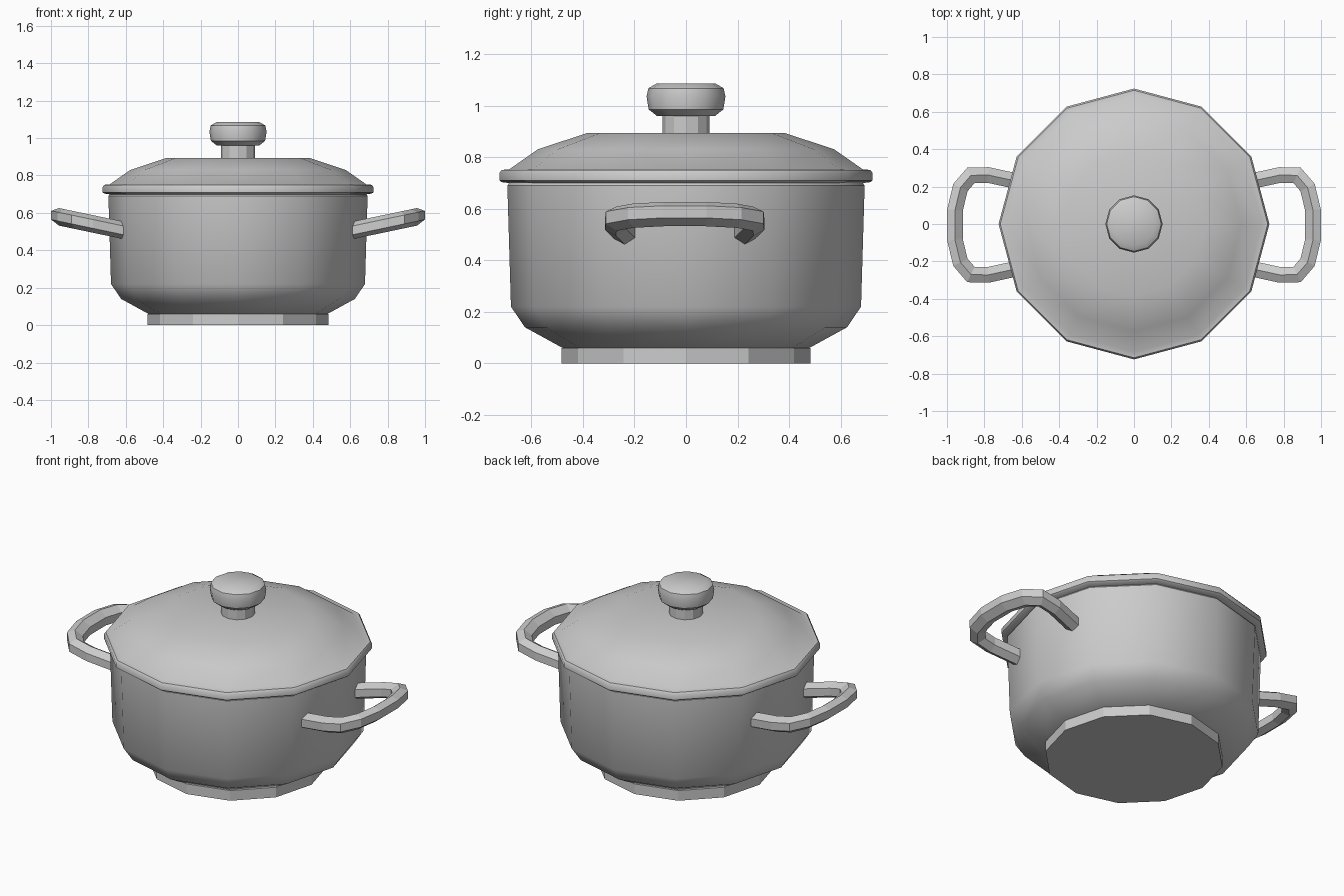
import bpy, bmesh
from math import cos, sin, pi, radians
from mathutils import Vector

if "Cube" in bpy.data.objects:
    bpy.data.objects.remove(bpy.data.objects["Cube"])

SIDES = 12


def finish(name, bm, smooth_angle=None):
    bmesh.ops.recalc_face_normals(bm, faces=bm.faces)
    mesh = bpy.data.meshes.new(name)
    bm.to_mesh(mesh)
    bm.free()
    if smooth_angle:
        mesh.shade_smooth()
        mesh.set_sharp_from_angle(angle=radians(smooth_angle))
    obj = bpy.data.objects.new(name, mesh)
    bpy.context.collection.objects.link(obj)
    return obj


def skin(bm, rings):
    """Bridge successive vertex rings and cap both ends."""
    loops = [[bm.verts.new(p) for p in ring] for ring in rings]
    n = len(loops[0])
    for a, b in zip(loops, loops[1:]):
        for i in range(n):
            j = (i + 1) % n
            bm.faces.new((a[i], a[j], b[j], b[i]))
    bm.faces.new(loops[0][::-1])
    bm.faces.new(loops[-1])


def lathe(name, profile, smooth_angle=None):
    """Turn an (r, z) profile around z with a corner on each axis."""
    bm = bmesh.new()
    skin(bm, [[(r * cos(2 * pi * i / SIDES), r * sin(2 * pi * i / SIDES), z)
               for i in range(SIDES)] for r, z in profile])
    return finish(name, bm, smooth_angle)


# Pot: flat-faced foot and smooth body
lathe("foot", [(0.483, 0), (0.483, 0.06)])
lathe("pot_body", [(0.47, 0.055), (0.625, 0.14), (0.679, 0.22),
                   (0.693, 0.69), (0.685, 0.70)], 35)

# Lid: rolled rim and faceted dome
lathe("lid", [(0.67, 0.697), (0.715, 0.703), (0.724, 0.71), (0.724, 0.738),
              (0.715, 0.75), (0.685, 0.753), (0.575, 0.83), (0.385, 0.893)], 37)

# Knob on its stem
lathe("knob_stem", [(0.092, 0.885), (0.092, 0.965)])
lathe("knob", [(0.113, 0.96), (0.145, 0.985), (0.153, 1.035),
               (0.146, 1.067), (0.115, 1.085)], 35)

# Side handles: hexagonal bar swept along a tilted loop, mirrored in x
half = [(0.61, 0.23), (0.78, 0.267), (0.872, 0.265), (0.928, 0.2), (0.957, 0.08)]
path = [Vector(p) for p in half + [(x, -y) for x, y in reversed(half)]]
rings = []
for k, p in enumerate(path):
    d_in = (p - path[max(k - 1, 0)]).normalized()
    d_out = (path[min(k + 1, len(path) - 1)] - p).normalized()
    t = (d_in + d_out).normalized()
    miter = 1 / t.dot(d_out if k < len(path) - 1 else d_in)
    side = Vector((t.y, -t.x)) * miter
    ring = []
    for i in range(6):
        a = pi / 2 + i * pi / 3
        q = p + side * 0.048 * cos(a)
        ring.append((q.x, q.y - 0.005, 0.506 + 0.21 * (q.x - 0.61) + 0.047 * sin(a)))
    rings.append(ring)
bm = bmesh.new()
skin(bm, rings)
handles = finish("side_handles", bm)
mirror = handles.modifiers.new("Mirror", 'MIRROR')
mirror.use_axis = (True, False, False)
